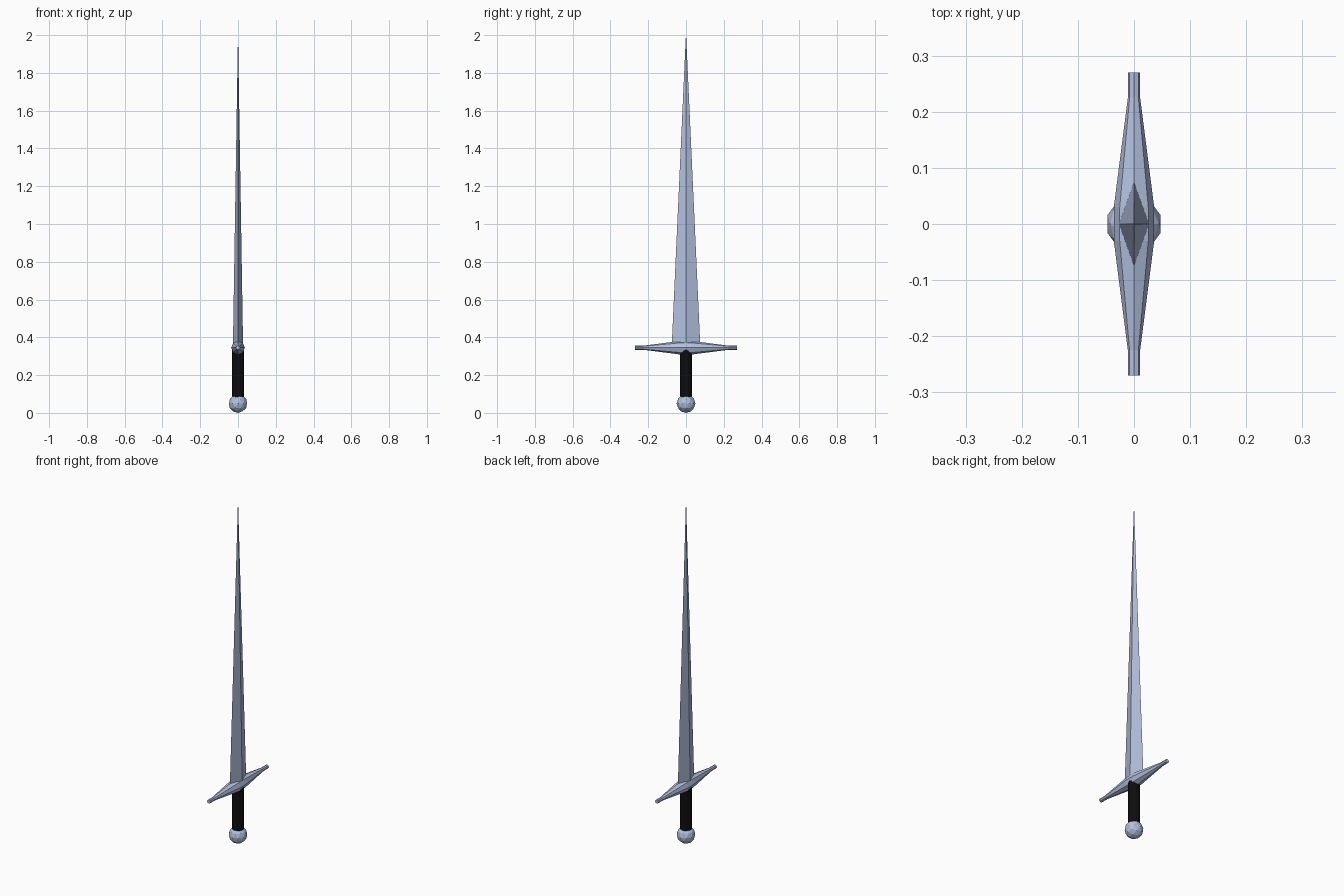
import bpy, bmesh, math

if "Cube" in bpy.data.objects:
    bpy.data.objects.remove(bpy.data.objects["Cube"])


def loft(name, rings):
    """Skin a list of equal-length point rings and close both ends."""
    bm = bmesh.new()
    loops = [[bm.verts.new(p) for p in ring] for ring in rings]
    n = len(loops[0])
    for a, b in zip(loops, loops[1:]):
        for i in range(n):
            j = (i + 1) % n
            bm.faces.new((a[i], a[j], b[j], b[i]))
    bm.faces.new(loops[0])
    bm.faces.new(loops[-1])
    bmesh.ops.remove_doubles(bm, verts=bm.verts, dist=1e-5)
    bmesh.ops.recalc_face_normals(bm, faces=bm.faces)
    mesh = bpy.data.meshes.new(name)
    bm.to_mesh(mesh)
    bm.free()
    obj = bpy.data.objects.new(name, mesh)
    bpy.context.collection.objects.link(obj)
    return obj


# Blade: diamond section tapering to a point
def diamond(half_x, half_y, z):
    return [(half_x, 0, z), (0, half_y, z), (-half_x, 0, z), (0, -half_y, z)]


loft("blade", [diamond(0.027, 0.076, 0.345), diamond(0.0003, 0.0006, 2.0)])

# Crossguard: octagonal bar along y, swelling toward the middle
GUARD_Z = 0.345


def octagon(y, r):
    return [(r * math.sin(k * math.pi / 4), y, GUARD_Z + r * math.cos(k * math.pi / 4))
            for k in range(8)]


half = [(0.27, 0.011), (0.225, 0.011), (0.03, 0.036)]
stations = [(-y, r) for y, r in half] + half[::-1]
loft("crossguard", [octagon(y, r) for y, r in stations])

# Grip: black cylinder between pommel and guard
bpy.ops.mesh.primitive_cylinder_add(vertices=16, radius=0.032, depth=0.27,
                                    location=(0, 0, 0.21))
grip = bpy.context.object
grip.name = "grip"
black = bpy.data.materials.new("black_leather")
black.diffuse_color = (0.004, 0.004, 0.004, 1)
black.use_nodes = True
black.node_tree.nodes["Principled BSDF"].inputs["Base Color"].default_value = black.diffuse_color
grip.data.materials.append(black)

# Pommel: faceted ball
bpy.ops.mesh.primitive_ico_sphere_add(subdivisions=2, radius=0.05, location=(0, 0, 0.05))
bpy.context.object.name = "pommel"

# Steel finish
steel = bpy.data.materials.new("steel")
steel.diffuse_color = (0.45, 0.53, 0.74, 1)
steel.use_nodes = True
steel.node_tree.nodes["Principled BSDF"].inputs["Base Color"].default_value = steel.diffuse_color
for name in ("blade", "crossguard", "pommel"):
    bpy.data.objects[name].data.materials.append(steel)
